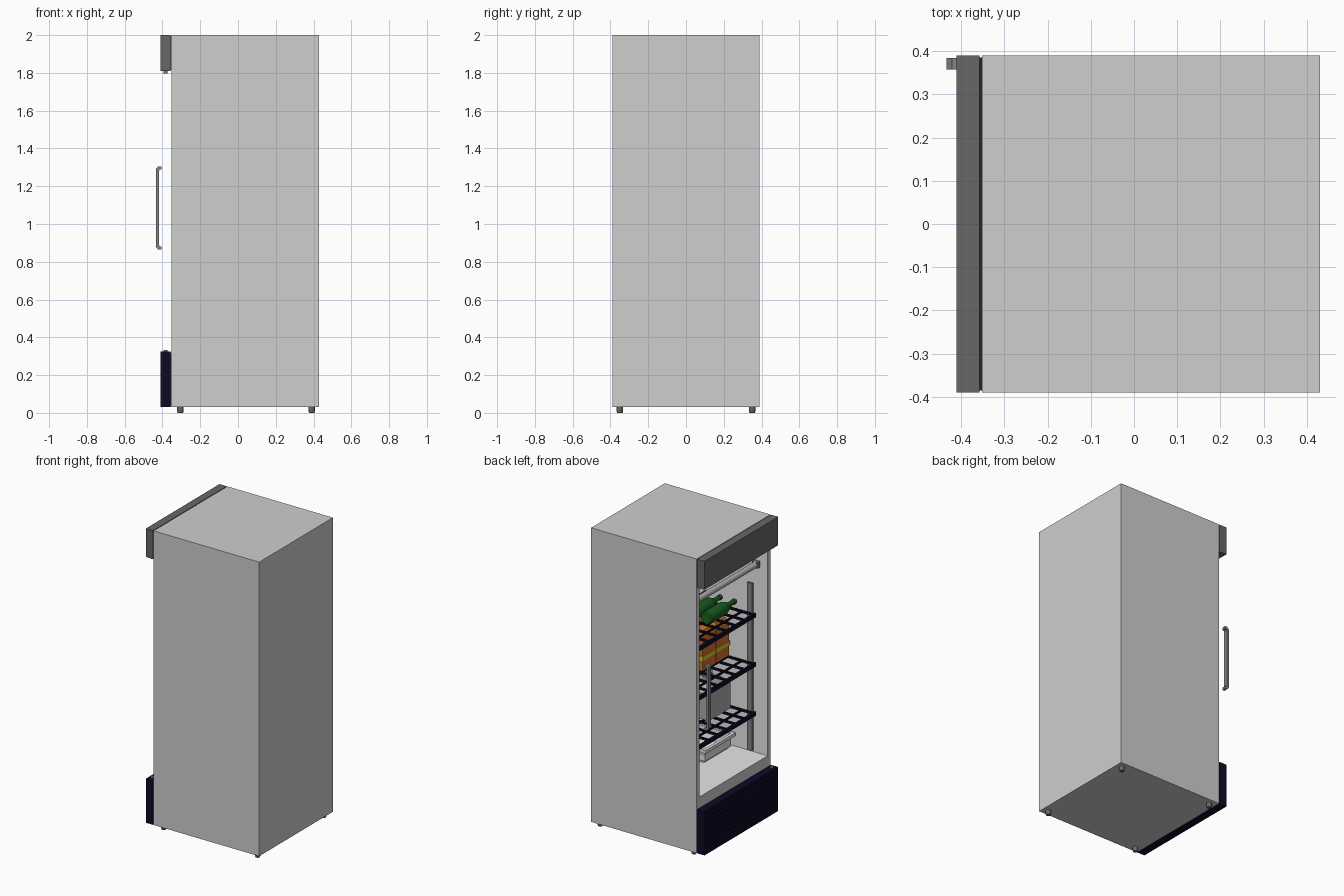
import bpy, bmesh, math
from mathutils import Matrix, Vector

if "Cube" in bpy.data.objects:
    bpy.data.objects.remove(bpy.data.objects["Cube"])


def material(name, r, g, b):
    m = bpy.data.materials.new(name)
    m.diffuse_color = (r, g, b, 1)
    m.use_nodes = True
    m.node_tree.nodes["Principled BSDF"].inputs["Base Color"].default_value = m.diffuse_color
    return m


CABINET = material("cabinet grey", .62, .62, .62)
WHITE = material("liner white", .8, .8, .8)
HEADER = material("header grey", .14, .135, .14)
NAVY = material("dark navy", .004, .003, .018)
METAL = material("metal grey", .23, .23, .23)
GREEN = material("bottle green", .01, .12, .015)
ORANGE = material("carton orange", .65, .17, .02)
YELLOW = material("label yellow", .65, .55, .02)
JUG = material("jug grey", .42, .42, .42)
BLACK = material("gasket black", .02, .02, .02)


def finish(name, bm, *mats, smooth=False):
    bmesh.ops.recalc_face_normals(bm, faces=bm.faces)
    me = bpy.data.meshes.new(name)
    bm.to_mesh(me)
    bm.free()
    ob = bpy.data.objects.new(name, me)
    bpy.context.collection.objects.link(ob)
    for m in mats:
        me.materials.append(m)
    if smooth:
        bpy.context.view_layer.objects.active = ob
        ob.select_set(True)
        bpy.ops.object.shade_smooth_by_angle(angle=math.radians(40))
        ob.select_set(False)
    return ob


def add_box(bm, x0, x1, y0, y1, z0, z1, bottom=1, top=1):
    """Box with optional scaling of its bottom or top end."""
    size = Vector((x1 - x0, y1 - y0, z1 - z0))
    mid = Vector((x0 + x1, y0 + y1, z0 + z1)) / 2
    vs = bmesh.ops.create_cube(bm, size=1)["verts"]
    for v in vs:
        s = top if v.co.z > 0 else bottom
        v.co = mid + Vector((v.co.x * size.x * s, v.co.y * size.y * s, v.co.z * size.z))


def boxes(name, mat, *dims):
    bm = bmesh.new()
    for d in dims:
        add_box(bm, *d)
    return finish(name, bm, mat)


def lathe(name, mat, profile, place, n=20):
    """Revolve (radius, height) pairs around local z, then place."""
    bm = bmesh.new()
    rings = [[bm.verts.new((r * math.cos(a), r * math.sin(a), h))
              for a in (2 * math.pi * i / n for i in range(n))] for r, h in profile]
    for lo, hi in zip(rings, rings[1:]):
        for i in range(n):
            j = (i + 1) % n
            bm.faces.new((lo[i], lo[j], hi[j], hi[i]))
    bm.faces.new(rings[0])
    bm.faces.new(rings[-1])
    bm.transform(place)
    return finish(name, bm, mat, smooth=True)


def at(x, y, z):
    return Matrix.Translation((x, y, z))


# cabinet: box hollowed from its -x side, with a white liner
bm = bmesh.new()
add_box(bm, -.352, .43, -.39, .39, .03, 2)
front = min(bm.faces, key=lambda f: f.calc_center_median().x)
bmesh.ops.inset_individual(bm, faces=[front], thickness=.04)
for v in front.verts:
    v.co.z = 1.79 if v.co.z > 1 else .395
inner = bmesh.ops.extrude_discrete_faces(bm, faces=[front])["faces"][0]
bmesh.ops.translate(bm, verts=inner.verts, vec=(.74, 0, 0))
inner.material_index = 1
for e in inner.edges:
    for f in e.link_faces:
        f.material_index = 1
finish("cabinet", bm, CABINET, WHITE)

# header, gaskets and hinge pins
boxes("header", HEADER, (-.41, -.357, -.39, .39, 1.81, 2))
boxes("gaskets", BLACK, (-.357, -.352, -.385, .385, 1.815, 1.995),
      (-.357, -.352, -.385, .385, .035, .32))
for name, z in (("top_hinge_pin", 1.797), ("bottom_hinge_pin", .315)):
    lathe(name, METAL, [(.011, 0), (.011, .018)], at(-.384, -.36, z), 12)

# kick panel with louvre slats
slats = [(-.41, -.392, -.36, .36, .067 + i * .034, .088 + i * .034) for i in range(7)]
boxes("kick_panel", NAVY, (-.398, -.357, -.39, .39, .03, .325),
      (-.41, -.398, -.39, .39, .03, .055), (-.41, -.398, -.39, .39, .305, .325),
      (-.41, -.398, -.39, -.36, .055, .305), (-.41, -.398, .36, .39, .055, .305), *slats)

# feet
for i, x in enumerate((-.305, .39)):
    for j, y in enumerate((-.35, .35)):
        lathe(f"foot_{i}{j}", HEADER, [(.014, 0), (.017, .008), (.017, .035)], at(x, y, 0), 12)

# door handle: bent bar profile extruded along y
bm = bmesh.new()
outer = [(-.405, .865), (-.421, .865), (-.434, .878), (-.434, 1.292), (-.421, 1.305), (-.405, 1.305)]
inside = [(-.405, 1.288), (-.414, 1.288), (-.419, 1.282), (-.419, .888), (-.414, .882), (-.405, .882)]
face = bm.faces.new([bm.verts.new((x, .357, z)) for x, z in outer + inside])
ext = bmesh.ops.extrude_face_region(bm, geom=[face])["geom"]
bmesh.ops.translate(bm, verts=[v for v in ext if isinstance(v, bmesh.types.BMVert)], vec=(0, .027, 0))
finish("door_handle", bm, METAL)

# light tube and its mounts
lathe("light_tube", JUG, [(.02, -.32), (.02, .32)],
      at(-.285, 0, 1.67) @ Matrix.Rotation(math.pi / 2, 4, 'X'), 16)
boxes("light_mounts", METAL, *[(-.305, -.265, s - .015, s + .015, 1.65, 1.69) for s in (-.335, .335)])

# shelf rails on both side walls
boxes("shelf_rails", METAL, *[(x - .018, x + .018, min(s * .338, s * .352), max(s * .338, s * .352), .41, 1.53)
                              for x in (-.235, .27) for s in (-1, 1)])

# wire shelves
for n, z in enumerate((.67, 1.0, 1.33)):
    bars = [(-.285, -.27, -.335, .335, z - .014, z + .012), (.345, .36, -.335, .335, z - .014, z + .012)]
    bars += [(-.285, .36, y - .006, y + .006, z - .008, z + .006)
             for y in (-.329 + i * .094 for i in range(8))]
    bars += [(x - .005, x + .005, -.335, .335, z - .01, z + .002)
             for x in (-.18 + i * .105 for i in range(5))]
    boxes(f"wire_shelf_{n}", NAVY, *bars)

# green bottles lying on the top shelf, necks towards -y
bottle = [(.036, 0), (.043, .008), (.043, .17), (.035, .2), (.017, .235), (.014, .285), (.018, .287), (.018, .305)]
for i in range(4):
    lathe(f"bottle_{i}", GREEN, bottle,
          at(-.126 + i * .106, -.03, 1.38) @ Matrix.Rotation(math.pi / 2, 4, 'X'))

# juice cartons with yellow bands on the middle shelf
for i in range(2):
    y = -.335 + i * .145
    for j in range(2):
        x = -.085 + j * .16
        boxes(f"carton_{i}{j}", ORANGE, (x, x + .135, y, y + .135, 1.006, 1.23),
              (x, x + .135, y, y + .135, 1.23, 1.265, 1, .75))
        boxes(f"carton_band_{i}{j}", YELLOW,
              (x - .003, x + .138, y - .003, y + .138, 1.075, 1.105))

# jugs on the lower shelf
for i in range(2):
    x = -.12 + i * .21
    boxes(f"jug_{i}", JUG, (x, x + .18, -.3, -.07, .676, .85), (x, x + .18, -.3, -.07, .85, .91, 1, .45))
    lathe(f"jug_cap_{i}", METAL, [(.032, 0), (.032, .035)], at(x + .09, -.185, .91), 16)

# tapered tray with rim on the cabinet floor
bm = bmesh.new()
add_box(bm, -.115, .24, -.33, -.04, .396, .49, bottom=.88)
top = max(bm.faces, key=lambda f: f.calc_center_median().z)
bmesh.ops.inset_individual(bm, faces=[top], thickness=.012)
well = bmesh.ops.extrude_discrete_faces(bm, faces=[top])["faces"][0]
bmesh.ops.translate(bm, verts=well.verts, vec=(0, 0, -.08))
finish("tray", bm, WHITE)
boxes("tray_rim", WHITE, (-.127, -.108, -.342, -.028, .475, .497), (.233, .252, -.342, -.028, .475, .497),
      (-.108, .233, -.342, -.323, .475, .497), (-.108, .233, -.047, -.028, .475, .497))
